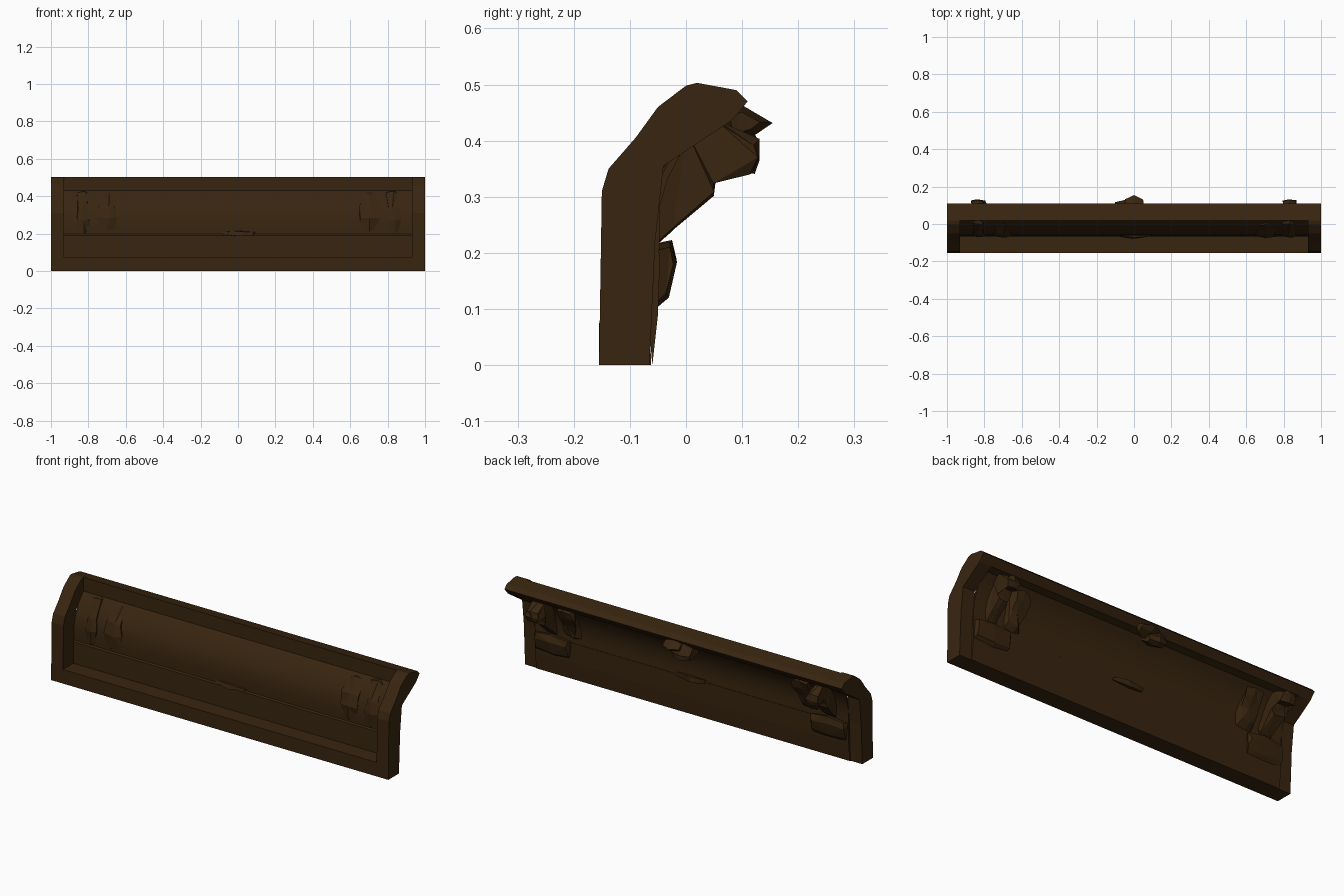
import bpy, bmesh, random

random.seed(4)
wood = bpy.data.materials.new("dark_brown_wood")
wood.diffuse_color = (0.040, 0.0185, 0.005, 1)


def prism(name, profile, x0, x1, jitter=0.0, taper=1.0):
    """Extrude a (y, z) profile along x; jitter gives a rough carved look."""
    bm = bmesh.new()
    n = len(profile)
    steps = 1 if jitter == 0 else 2
    rings = []
    cy = sum(p[0] for p in profile) / n
    cz = sum(p[1] for p in profile) / n
    for i in range(steps + 1):
        t = i / steps
        s = 1.0 if (steps == 1 or i == 1) else taper
        ring = []
        for y, z in profile:
            j = lambda: random.uniform(-jitter, jitter)
            x = x0 + (x1 - x0) * t + j()
            ring.append(bm.verts.new((x, cy + (y - cy) * s + j() * 0.3,
                                      cz + (z - cz) * s + j() * 0.3)))
        rings.append(ring)
    for a, b in zip(rings, rings[1:]):
        for k in range(n):
            bm.faces.new((a[k], a[(k + 1) % n], b[(k + 1) % n], b[k]))
    caps = [bm.faces.new(rings[0]), bm.faces.new(rings[-1])]
    bmesh.ops.triangulate(bm, faces=caps if jitter == 0 else bm.faces[:])
    bmesh.ops.recalc_face_normals(bm, faces=bm.faces[:])
    me = bpy.data.meshes.new(name)
    bm.to_mesh(me)
    bm.free()
    me.materials.append(wood)
    ob = bpy.data.objects.new(name, me)
    bpy.context.collection.objects.link(ob)
    return ob


# end plates of the frame, with the bent outline
end = [(-0.155, 0), (-0.15, 0.31), (-0.138, 0.35), (-0.09, 0.405), (-0.05, 0.46),
       (0.0, 0.498), (0.02, 0.503), (0.09, 0.49), (0.11, 0.47), (0.08, 0.435),
       (-0.04, 0.355), (-0.055, 0.22), (-0.065, 0)]
# bottom rail and overhanging top rail
bottom = [(-0.155, 0), (-0.155, 0.075), (-0.065, 0.075), (-0.062, 0)]
top = [(0.018, 0.43), (0.018, 0.503), (0.09, 0.49), (0.11, 0.47), (0.08, 0.435)]
# lower flat board
board = [(-0.066, 0.07), (-0.066, 0.19), (-0.058, 0.2), (-0.046, 0.2), (-0.05, 0.09), (-0.06, 0.0)]

for s, label in ((-1, "left"), (1, "right")):
    prism(f"end_plate_{label}", end, s * 0.93, s * 1.0)
prism("bottom_rail", bottom, -0.93, 0.93)
prism("top_rail", top, -0.93, 0.93)
prism("lower_board", board, -0.93, 0.93)

# curved upper panel: thin sheet bending back under the top rail
wall = [(-0.06, 0.195), (-0.062, 0.24), (-0.058, 0.29), (-0.045, 0.335),
        (-0.022, 0.38), (0.0, 0.41), (0.025, 0.435)]
panel = wall + [(y + 0.012, z - 0.004) for y, z in reversed(wall)]
ob = prism("curved_panel", panel, -0.93, 0.93)
bpy.context.view_layer.objects.active = ob
ob.select_set(True)
bpy.ops.object.shade_smooth_by_angle(angle=0.6)

# rough carved brackets and scrolls near the ends
bracket = [(-0.07, 0.2), (-0.03, 0.235), (0.048, 0.305), (0.05, 0.325), (0.068, 0.36),
           (0.12, 0.342), (0.132, 0.37), (0.128, 0.40), (0.06, 0.435),
           (0.0, 0.425), (-0.058, 0.34), (-0.074, 0.27)]
scroll = [(-0.066, 0.21), (-0.02, 0.25), (0.0, 0.31), (0.035, 0.365), (0.05, 0.41),
          (0.0, 0.42), (-0.055, 0.345), (-0.072, 0.28)]
bulge = [(-0.06, 0.09), (-0.032, 0.12), (-0.015, 0.185), (-0.026, 0.22), (-0.06, 0.215)]
for s, label in ((-1, "left"), (1, "right")):
    prism(f"bracket_{label}", bracket, s * 0.80, s * 0.865, 0.012, 0.93)
    prism(f"scroll_{label}", scroll, s * 0.66, s * 0.74, 0.016, 0.85)
    prism(f"foot_bulge_{label}", bulge, s * 0.72, s * 0.92, 0.01, 0.8)

# centre ornaments on the rail and the board edge
crest = [(0.07, 0.40), (0.06, 0.455), (0.1, 0.465), (0.153, 0.432), (0.125, 0.41)]
prism("crest_centre", crest, -0.05, 0.05, 0.006, 0.6)
prism("board_ornament", [(-0.08, 0.19), (-0.07, 0.215), (-0.03, 0.22), (-0.03, 0.185)],
      -0.09, 0.09, 0.012, 0.6)
drop = [(0.03, 0.40), (0.03, 0.44), (0.1, 0.455), (0.13, 0.40), (0.125, 0.37), (0.09, 0.365)]
prism("hanging_drop", drop, -0.1, 0.0, 0.008, 0.7)
